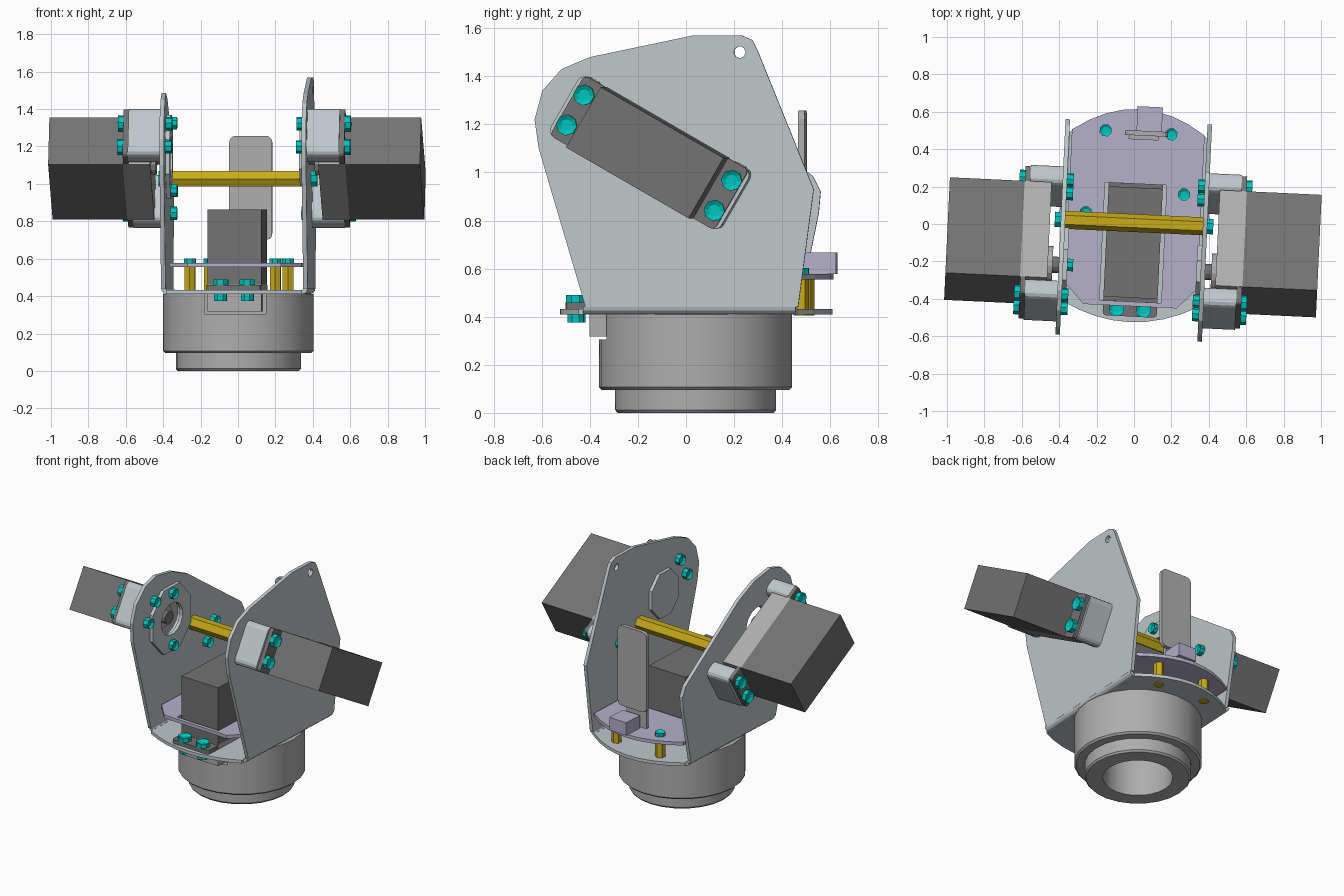
import bpy, bmesh
from math import radians, cos, sin, pi
from mathutils import Matrix, Vector

if "Cube" in bpy.data.objects:
    bpy.data.objects.remove(bpy.data.objects["Cube"])

TURN = Matrix.Rotation(radians(-2.7), 4, 'Z')      # whole model is slightly turned
MIRROR = Matrix.Diagonal((-1, 1, 1, 1))
SIDE = Matrix(((0, 0, 1, 0), (1, 0, 0, 0), (0, 1, 0, 0), (0, 0, 0, 1)))  # profile (y,z), depth x
I4 = Matrix.Identity(4)


def material(name, rgb):
    m = bpy.data.materials.new(name)
    m.diffuse_color = (*rgb, 1)
    m.use_nodes = True
    m.node_tree.nodes["Principled BSDF"].inputs["Base Color"].default_value = m.diffuse_color
    return m


DARK = material("dark_grey", (0.17, 0.17, 0.17))
CASE = material("mid_grey", (0.42, 0.42, 0.42))
METAL = material("sheet_metal", (0.52, 0.57, 0.59))
TEAL = material("teal", (0.0, 0.56, 0.52))
BRASS = material("brass", (0.58, 0.41, 0.01))
LILAC = material("lilac", (0.46, 0.44, 0.6))


def add(name, bm, mat, M=I4):
    bm.transform(TURN @ M)
    bmesh.ops.recalc_face_normals(bm, faces=bm.faces)
    me = bpy.data.meshes.new(name)
    bm.to_mesh(me)
    bm.free()
    ob = bpy.data.objects.new(name, me)
    bpy.context.collection.objects.link(ob)
    me.materials.append(mat)
    return ob


def prism(pts, d0, d1):
    bm = bmesh.new()
    f = bm.faces.new([bm.verts.new((x, y, d0)) for x, y in pts])
    ex = bmesh.ops.extrude_face_region(bm, geom=[f])
    vs = [v for v in ex['geom'] if isinstance(v, bmesh.types.BMVert)]
    bmesh.ops.translate(bm, verts=vs, vec=(0, 0, d1 - d0))
    return bm


def box(x0, x1, y0, y1, z0, z1):
    return prism([(x0, y0), (x1, y0), (x1, y1), (x0, y1)], z0, z1)


def ngon(n, r, cx=0, cy=0, sy=1, start=0.5):
    return [(cx + r * cos(2 * pi * (i + start) / n), cy + r * sy * sin(2 * pi * (i + start) / n))
            for i in range(n)]


def rounded(x0, x1, y0, y1, r, n=3):
    pts = []
    for k, (cx, cy) in enumerate([(x1 - r, y1 - r), (x0 + r, y1 - r), (x0 + r, y0 + r), (x1 - r, y0 + r)]):
        pts += [(cx + r * cos(pi / 2 * (k + i / n)), cy + r * sin(pi / 2 * (k + i / n))) for i in range(n + 1)]
    return pts


def cut(ob, bm, M=I4):
    c = add("cutter", bm, DARK, M)
    c.hide_render = True
    mod = ob.modifiers.new("cut", 'BOOLEAN')
    mod.operation, mod.solver, mod.object = 'DIFFERENCE', 'EXACT', c
    dg = bpy.context.evaluated_depsgraph_get()
    ob.data = bpy.data.meshes.new_from_object(ob.evaluated_get(dg))
    ob.modifiers.clear()
    bpy.data.objects.remove(c)


def screw(name, x, y, z, M=I4, h=0.03, r=0.044):
    """Screw head with a sunken socket, growing along +z (or -z if h < 0)."""
    bm = prism(ngon(8, r, x, y), z, z + h)
    bm.normal_update()
    top = max(bm.faces, key=lambda f: f.calc_center_median().z * (1 if h > 0 else -1))
    bmesh.ops.inset_region(bm, faces=[top], thickness=r * 0.45)
    bmesh.ops.translate(bm, verts=top.verts, vec=(0, 0, -h * 0.4))
    add(name, bm, TEAL, M)


def servo(name, M, nut):
    """Local x = length, z = away from the output shaft, ears at z = 0."""
    add(name + "_body", box(-0.295, 0.295, -0.145, 0.145, 0.03, 0.43), DARK, M)
    add(name + "_case", box(-0.295, 0.295, -0.145, 0.145, -0.115, 0.03), CASE, M)
    add(name + "_hub", prism(ngon(16, 0.1, -0.13), -0.14, -0.115), CASE, M)
    add(name + "_shaft", prism(ngon(12, 0.045, -0.13), -0.2, -0.14), DARK, M)
    for s in (-1, 1):
        E = M @ Matrix.Diagonal((s, 1, 1, 1))
        add(name + "_ear", prism(rounded(0.28, 0.395, -0.145, 0.145, 0.02), 0, 0.028), DARK, E)
        for y in (-0.072, 0.072):
            screw(name + "_screw", 0.355, y, 0.028, E)
            screw(name + "_nut", 0.355, y, nut, E, h=-0.035, r=0.036)


# round hollow base, lathed
prof = [(0, 0.3), (0.22, 0.3), (0.22, 0), (0.325, 0), (0.335, 0.012), (0.335, 0.095),
        (0.39, 0.095), (0.402, 0.107), (0.402, 0.41), (0, 0.41)]
bm = bmesh.new()
vs = [bm.verts.new((r, 0, z)) for r, z in prof]
es = [bm.edges.new(p) for p in zip(vs, vs[1:])]
bmesh.ops.spin(bm, geom=vs + es, cent=(0, 0, 0), axis=(0, 0, 1), angle=2 * pi, steps=24)
bmesh.ops.remove_doubles(bm, verts=bm.verts, dist=1e-4)
base = add("base_turret", bm, CASE, Matrix.Translation((0, 0.04, 0)))
cut(base, box(-0.165, 0.165, -0.6, -0.3, 0.305, 0.6))
bpy.context.view_layer.objects.active = base
base.select_set(True)
bpy.ops.object.shade_smooth_by_angle(angle=radians(30))
base.select_set(False)


def bowed(w, y0, y1, bow0, bow1, n=8):
    """Straight sided outline with bowed front and back ends."""
    t = [-1 + 2 * i / n for i in range(n + 1)]
    return ([(w * k, y0 - bow0 * (1 - k * k)) for k in t] +
            [(-w * k, y1 + bow1 * (1 - k * k)) for k in t])


# bracket floor, bends and side plates
add("bracket_floor", prism(bowed(0.362, -0.43, 0.48, 0.095, 0.13), 0.41, 0.432), METAL)
arc = lambda r: [(0.36 + r * cos(a), 0.442 + r * sin(a)) for a in (-pi / 2, -pi / 3, -pi / 6, 0)]
XZ = Matrix(((1, 0, 0, 0), (0, 0, 1, 0), (0, 1, 0, 0), (0, 0, 0, 1)))
for M in (I4, MIRROR):
    add("bracket_bend", prism(arc(0.032) + arc(0.009)[::-1], -0.41, 0.475), METAL, M @ XZ)

right = [(-0.40, 0.44), (0.485, 0.44), (0.55, 0.93), (0.315, 1.51), (0.295, 1.55), (0.25, 1.57),
         (0.05, 1.57), (-0.38, 1.48), (-0.50, 1.43), (-0.58, 1.34), (-0.612, 1.22), (-0.595, 1.1)]
left = [(-0.42, 0.44), (0.455, 0.44), (0.535, 0.83), (0.543, 0.92), (0.51, 0.985), (-0.04, 1.38),
        (-0.2, 1.455), (-0.37, 1.485), (-0.48, 1.45), (-0.57, 1.36), (-0.61, 1.24), (-0.60, 1.1)]
SY, SZ = -0.235, 1.145                              # servo shaft position
plate_r = add("right_side_plate", prism(right, 0.368, 0.392), METAL, SIDE)
plate_l = add("left_side_plate", prism(left, 0.368, 0.392), METAL, MIRROR @ SIDE)
cut(plate_r, prism(ngon(12, 0.024, 0.242, 1.5), 0.3, 0.5), SIDE)
for dz in (-0.18, 0.18):
    cut(plate_r, prism(ngon(10, 0.038, SY, SZ + dz), 0.3, 0.5), SIDE)
cut(plate_r, prism(ngon(16, 0.08, SY, SZ), 0.3, 0.5), SIDE)
cut(plate_l, prism(ngon(16, 0.12, SY, SZ), 0.3, 0.5), MIRROR @ SIDE)

# octagonal shaft mounts on the inner faces
for nm, M, ro, ri in (("right_shaft_mount", I4, 0.15, 0.07), ("left_shaft_mount", MIRROR, 0.215, 0.11)):
    ring = add(nm, prism(ngon(8, ro, SY, SZ, 1.12), 0.345, 0.368), METAL, M @ SIDE)
    cut(ring, prism(ngon(16, ri, SY, SZ), 0.3, 0.5), M @ SIDE)
for dz in (-0.18, 0.18):
    screw("mount_screw", SY, SZ + dz, 0.345, MIRROR @ SIDE, h=-0.03, r=0.036)

# two tilted side servos with spacer blocks
a = radians(-30)
lx, lz = Vector((0, cos(a), sin(a))), Vector((1, 0, 0))
ly = lz.cross(lx)
ARM = Matrix.Translation((0.565, -0.125, 1.082)) @ Matrix((lx, ly, lz)).transposed().to_4x4()
for nm, M in (("right_servo", ARM), ("left_servo", MIRROR @ ARM)):
    servo(nm, M, -0.197)
    for s in (-1, 1):
        add(nm + "_spacer", prism(rounded(0.297, 0.41, -0.145, 0.145, 0.035), -0.173, 0), METAL,
            M @ Matrix.Diagonal((s, 1, 1, 1)))

# upright base servo, shaft pointing down
servo("base_servo", Matrix.Translation((0, -0.1, 0.432)) @ Matrix.Rotation(-pi / 2, 4, 'Z'), -0.022)

# upper deck with servo opening, on standoffs
deck = add("upper_deck", prism([(0.355, -0.33), (0.25, -0.44), (-0.25, -0.44), (-0.355, -0.33)] +
           bowed(0.355, 0, 0.49, 0, 0.125)[9:][::-1], 0.555, 0.578), LILAC)
cut(deck, box(-0.165, 0.165, -0.415, 0.215, 0.4, 0.7))
for x, y in ((-0.175, 0.493), (0.177, 0.488), (0.26, 0.17), (-0.26, 0.05)):
    add("standoff", prism(ngon(6, 0.033, x, y), 0.405, 0.555), BRASS)
    screw("deck_screw", x, y, 0.578, h=0.024, r=0.034)

# connector and upright circuit card at the back
add("connector", box(-0.01, 0.125, 0.49, 0.63, 0.578, 0.667), LILAC)
add("card_header", box(-0.05, 0.11, 0.452, 0.474, 0.578, 0.74), CASE)
add("circuit_card", prism(rounded(-0.07, 0.16, 0.7, 1.257, 0.035), 0.474, 0.5), CASE, XZ)

# hexagonal cross bar with end screws
add("cross_bar", prism(ngon(6, 0.048, 0.005, 1.027, start=0), -0.368, 0.368), BRASS, SIDE)
for M in (I4, MIRROR):
    screw("cross_bar_screw", 0.005, 1.027, 0.392, M @ SIDE, h=0.032)
